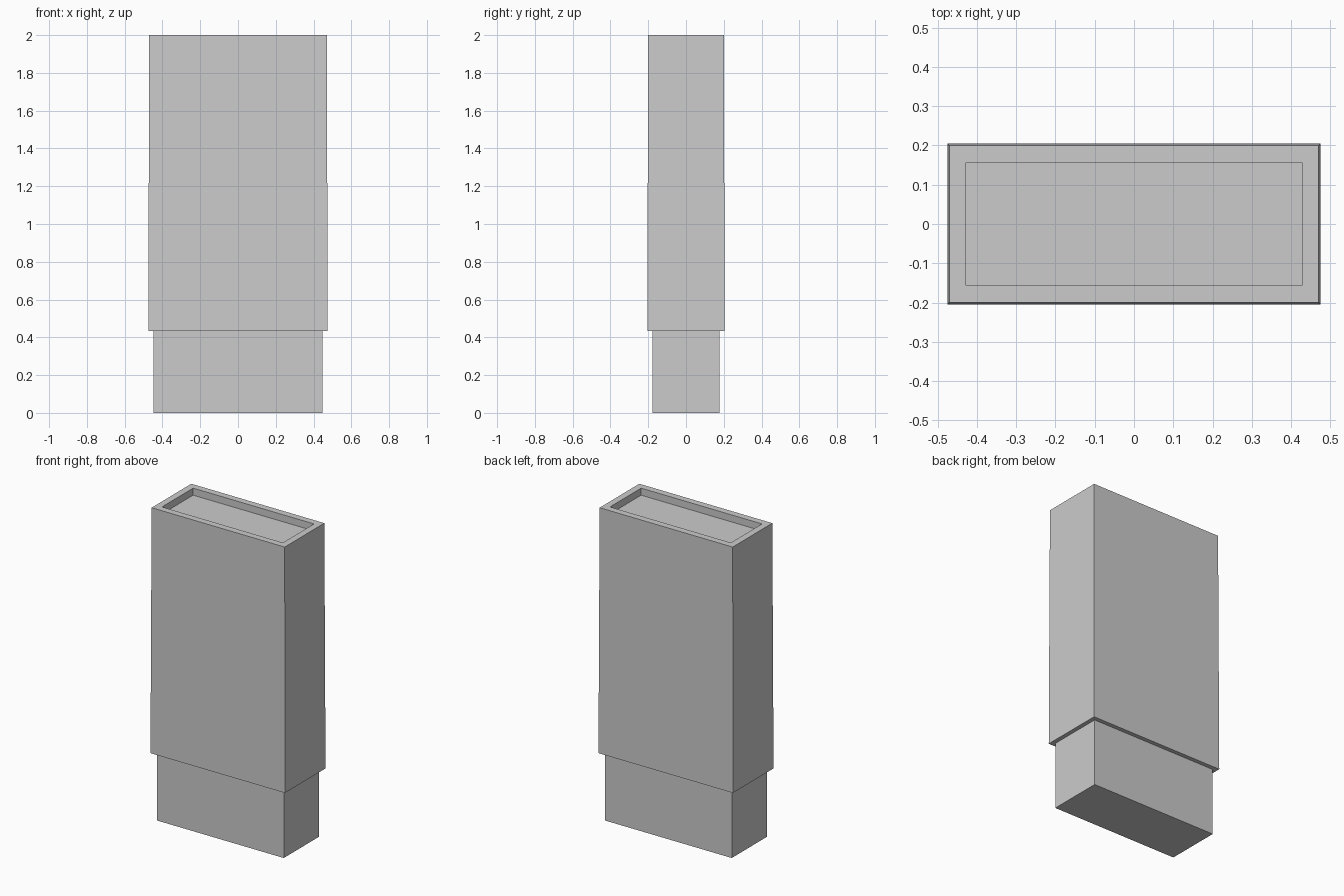
import bpy, bmesh

if "Cube" in bpy.data.objects:
    bpy.data.objects.remove(bpy.data.objects["Cube"])


def ring(bm, hx, hy, z):
    return [bm.verts.new((sx * hx, sy * hy, z))
            for sx, sy in ((-1, -1), (1, -1), (1, 1), (-1, 1))]


def stacked_rings(name, sections):
    """Bridge rectangular sections (half x, half y, z) and cap both ends."""
    bm = bmesh.new()
    rings = [ring(bm, *s) for s in sections]
    for a, b in zip(rings, rings[1:]):
        for i in range(4):
            j = (i + 1) % 4
            bm.faces.new((a[i], a[j], b[j], b[i]))
    bm.faces.new(rings[0][::-1])
    bm.faces.new(rings[-1])
    bmesh.ops.recalc_face_normals(bm, faces=bm.faces)
    mesh = bpy.data.meshes.new(name)
    bm.to_mesh(mesh)
    bm.free()
    obj = bpy.data.objects.new(name, mesh)
    bpy.context.collection.objects.link(obj)
    return obj


# One closed shell: narrow plug, ledge, slightly tapered body, recessed top
stacked_rings("stepped_case", [
    (0.448, 0.178, 0.0),     # plug base
    (0.448, 0.178, 0.433),   # plug top
    (0.475, 0.205, 0.433),   # overhanging ledge
    (0.470, 0.200, 2.0),     # outer rim
    (0.427, 0.157, 2.0),     # inner rim
    (0.427, 0.157, 1.955),   # recess floor
])
